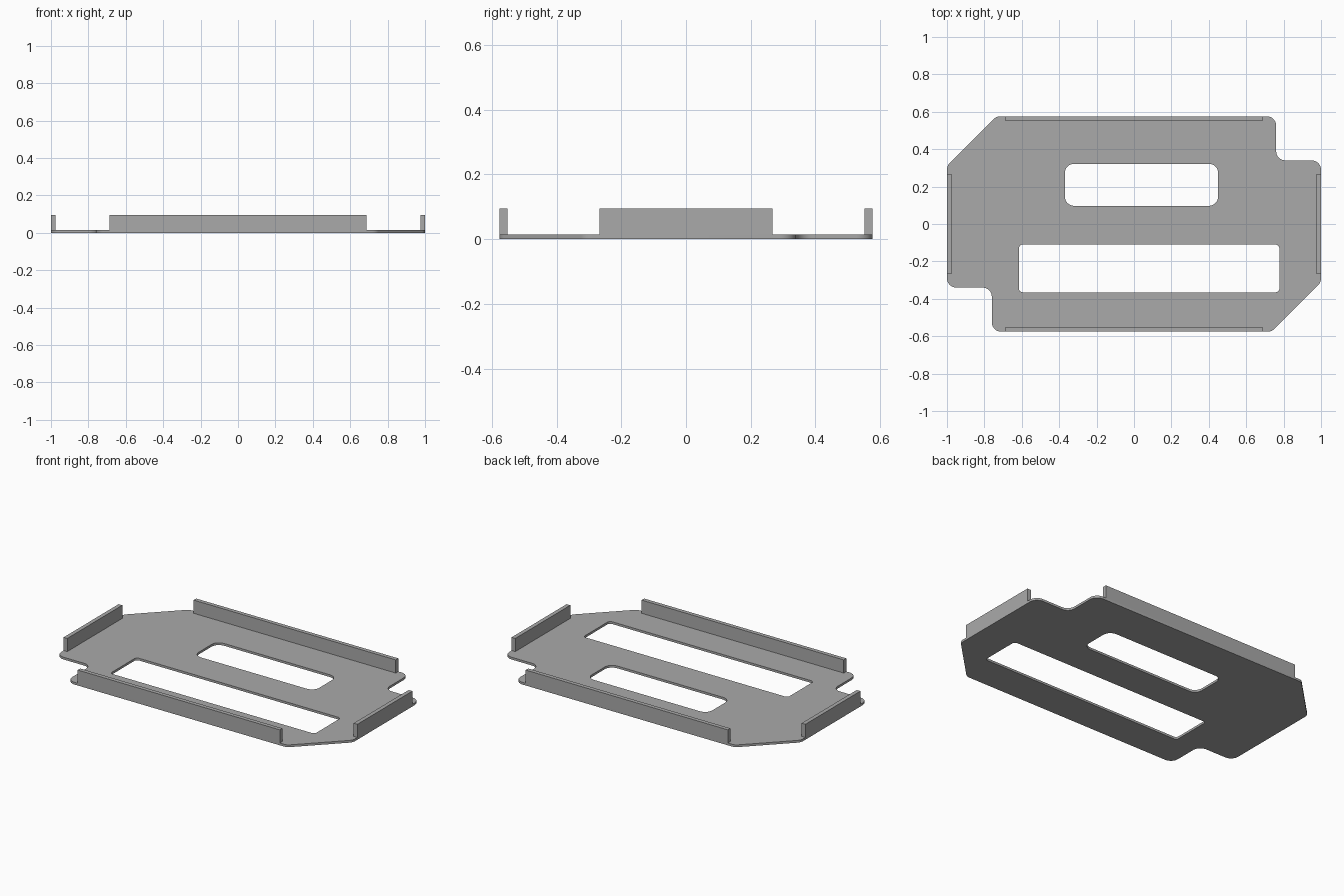
import bpy
import bmesh
from math import cos, sin, pi
from mathutils import Vector

if "Cube" in bpy.data.objects:
    bpy.data.objects.remove(bpy.data.objects["Cube"], do_unlink=True)

HALF_X, HALF_Y = 1.0, 0.576
PLATE, TOP, WALL = 0.014, 0.095, 0.025

grey = bpy.data.materials.new("plain grey")
grey.use_nodes = True
grey.diffuse_color = (0.4, 0.4, 0.4, 1)
grey.node_tree.nodes["Principled BSDF"].inputs["Base Color"].default_value = (0.4, 0.4, 0.4, 1)


def add_object(name, bm):
    mesh = bpy.data.meshes.new(name)
    bm.to_mesh(mesh)
    bm.free()
    obj = bpy.data.objects.new(name, mesh)
    mesh.materials.append(grey)
    bpy.context.collection.objects.link(obj)
    return obj


def rounded(corners, radius, steps=8):
    """Round every corner of a closed outline with a tangent arc."""
    points = []
    for i, corner in enumerate(corners):
        c = Vector(corner)
        a = (Vector(corners[i - 1]) - c).normalized()
        b = (Vector(corners[(i + 1) % len(corners)]) - c).normalized()
        half = a.angle(b) / 2
        mid = c + (a + b).normalized() * (radius / sin(half))
        start = c + a * (radius * cos(half) / sin(half)) - mid
        end = c + b * (radius * cos(half) / sin(half)) - mid
        sweep = pi - 2 * half
        for k in range(steps + 1):
            t = k / steps
            points.append(mid + (start * sin((1 - t) * sweep) + end * sin(t * sweep)) / sin(sweep))
    return points


def rectangle(x0, x1, y0, y1):
    return [(x0, y0), (x1, y0), (x1, y1), (x0, y1)]


# Base plate: one half of the outline, repeated by a half turn, plus two slots
half_outline = [(-HALF_X, 0.311), (-0.735, HALF_Y), (0.76, HALF_Y), (0.76, 0.34), (HALF_X, 0.34)]
outline = half_outline + [(-x, -y) for x, y in half_outline]
loops = [
    rounded(outline, 0.05),
    rounded(rectangle(-0.37, 0.45, 0.097, 0.322), 0.05),
    rounded(rectangle(-0.615, 0.777, -0.365, -0.11), 0.02),
]
bm = bmesh.new()
for loop in loops:
    verts = [bm.verts.new((p.x, p.y, 0)) for p in loop]
    for i, v in enumerate(verts):
        bm.edges.new((verts[i - 1], v))
bmesh.ops.triangle_fill(bm, edges=bm.edges[:], use_beauty=True)
solid = bmesh.ops.extrude_face_region(bm, geom=bm.faces[:])
raised = [g for g in solid["geom"] if isinstance(g, bmesh.types.BMVert)]
bmesh.ops.translate(bm, verts=raised, vec=(0, 0, PLATE))
bmesh.ops.recalc_face_normals(bm, faces=bm.faces[:])
plate = add_object("base_plate", bm)
bpy.context.view_layer.objects.active = plate
plate.select_set(True)
bpy.ops.object.shade_smooth_by_angle(angle=pi / 6)


# Upright flanges along the four edges
def flange(name, centre, size):
    bm = bmesh.new()
    bmesh.ops.create_cube(bm, size=1)
    bmesh.ops.scale(bm, verts=bm.verts[:], vec=(*size, TOP - PLATE))
    bmesh.ops.translate(bm, verts=bm.verts[:], vec=(*centre, (TOP + PLATE) / 2))
    add_object(name, bm)


for sign, end, side in ((-1, "front", "right"), (1, "back", "left")):
    flange(end + "_flange", (0, sign * (HALF_Y - WALL / 2)), (1.376, WALL))
    flange(side + "_flange", (sign * (HALF_X - WALL / 2), 0), (WALL, 0.535))
